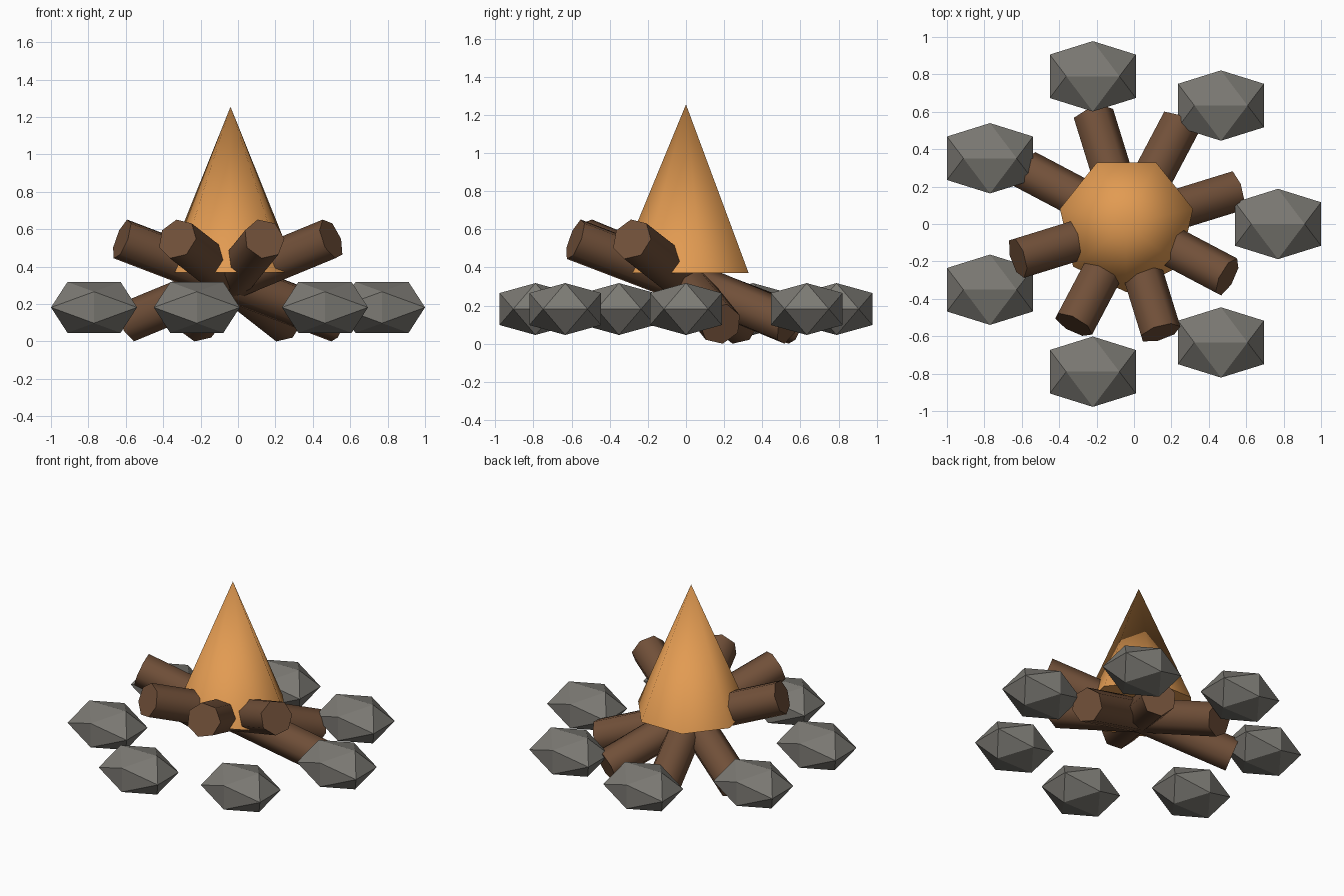
import bpy, bmesh, math
from mathutils import Matrix, Vector

if "Cube" in bpy.data.objects:
    bpy.data.objects.remove(bpy.data.objects["Cube"], do_unlink=True)

SIDES = 7
CENTRE_X = -0.04


def material(name, rgb):
    """Flat material from an 8-bit display colour, stored as linear values."""
    colour = [((c / 255 + 0.055) / 1.055) ** 2.4 for c in rgb] + [1]
    mat = bpy.data.materials.new(name)
    mat.use_nodes = True
    mat.diffuse_color = colour
    bsdf = mat.node_tree.nodes["Principled BSDF"]
    bsdf.inputs["Base Color"].default_value = colour
    bsdf.inputs["Roughness"].default_value = 0.9
    return mat


def add_object(name, mesh, mat, matrix, smooth=False):
    obj = bpy.data.objects.new(name, mesh)
    bpy.context.collection.objects.link(obj)
    obj.matrix_world = matrix
    mesh.materials.append(mat)
    if smooth:
        bpy.ops.object.select_all(action="DESELECT")
        obj.select_set(True)
        bpy.context.view_layer.objects.active = obj
        bpy.ops.object.shade_smooth_by_angle(angle=math.radians(60))
    return obj


def ring(radius, z):
    """Regular polygon with one corner towards the front."""
    angles = [math.tau * i / SIDES for i in range(SIDES)]
    return [(radius * math.sin(a), -radius * math.cos(a), z) for a in angles]


def prism_mesh(name, radius, half):
    verts = ring(radius, -half) + ring(radius, half)
    n = SIDES
    faces = [(i, (i + 1) % n, (i + 1) % n + n, i + n) for i in range(n)]
    faces += [tuple(reversed(range(n))), tuple(range(n, 2 * n))]
    mesh = bpy.data.meshes.new(name)
    mesh.from_pydata(verts, [], faces)
    return mesh


def pyramid_mesh(name, radius, height):
    n = SIDES
    faces = [(i, (i + 1) % n, n) for i in range(n)] + [tuple(reversed(range(n)))]
    mesh = bpy.data.meshes.new(name)
    mesh.from_pydata(ring(radius, 0) + [(0, 0, height)], [], faces)
    return mesh


def stone_mesh(name, size):
    """Squashed icosahedron: hull of three golden rectangles."""
    short = 2 / (1 + math.sqrt(5))
    bm = bmesh.new()
    for a in (-1, 1):
        for b in (-short, short):
            for p in ((a, b, 0), (0, a, b), (b, 0, a)):
                bm.verts.new([p[k] * size[k] for k in range(3)])
    bmesh.ops.convex_hull(bm, input=bm.verts)
    bmesh.ops.recalc_face_normals(bm, faces=bm.faces)
    mesh = bpy.data.meshes.new(name)
    bm.to_mesh(mesh)
    bm.free()
    return mesh


stone_grey = material("stone_grey", (124, 122, 116))
wood_brown = material("wood_brown", (113, 80, 57))
flame_orange = material("flame_orange", (226, 155, 82))

# Ring of stones, all facing the same way
for i in range(SIDES):
    a = math.tau * i / SIDES
    spot = Vector((CENTRE_X + 0.81 * math.cos(a), 0.81 * math.sin(a), 0.182))
    add_object(f"stone_{i + 1}", stone_mesh("stone", (0.23, 0.188, 0.136)),
               stone_grey, Matrix.Translation(spot))

# Four tilted logs crossing in the middle, high ends to the front
TILT = 0.35
for i in range(4):
    turn = Matrix.Rotation(0.3 + i * math.pi / 4, 4, "Z")
    lean = Matrix.Rotation(TILT - math.pi / 2, 4, "Y")
    place = Matrix.Translation((CENTRE_X, 0, 0.326))
    add_object(f"log_{i + 1}", prism_mesh("log", 0.113, 0.648),
               wood_brown, place @ turn @ lean, smooth=True)

# Flame
add_object("flame", pyramid_mesh("flame", 0.365, 0.885), flame_orange,
           Matrix.Translation((CENTRE_X, 0, 0.37)), smooth=True)
